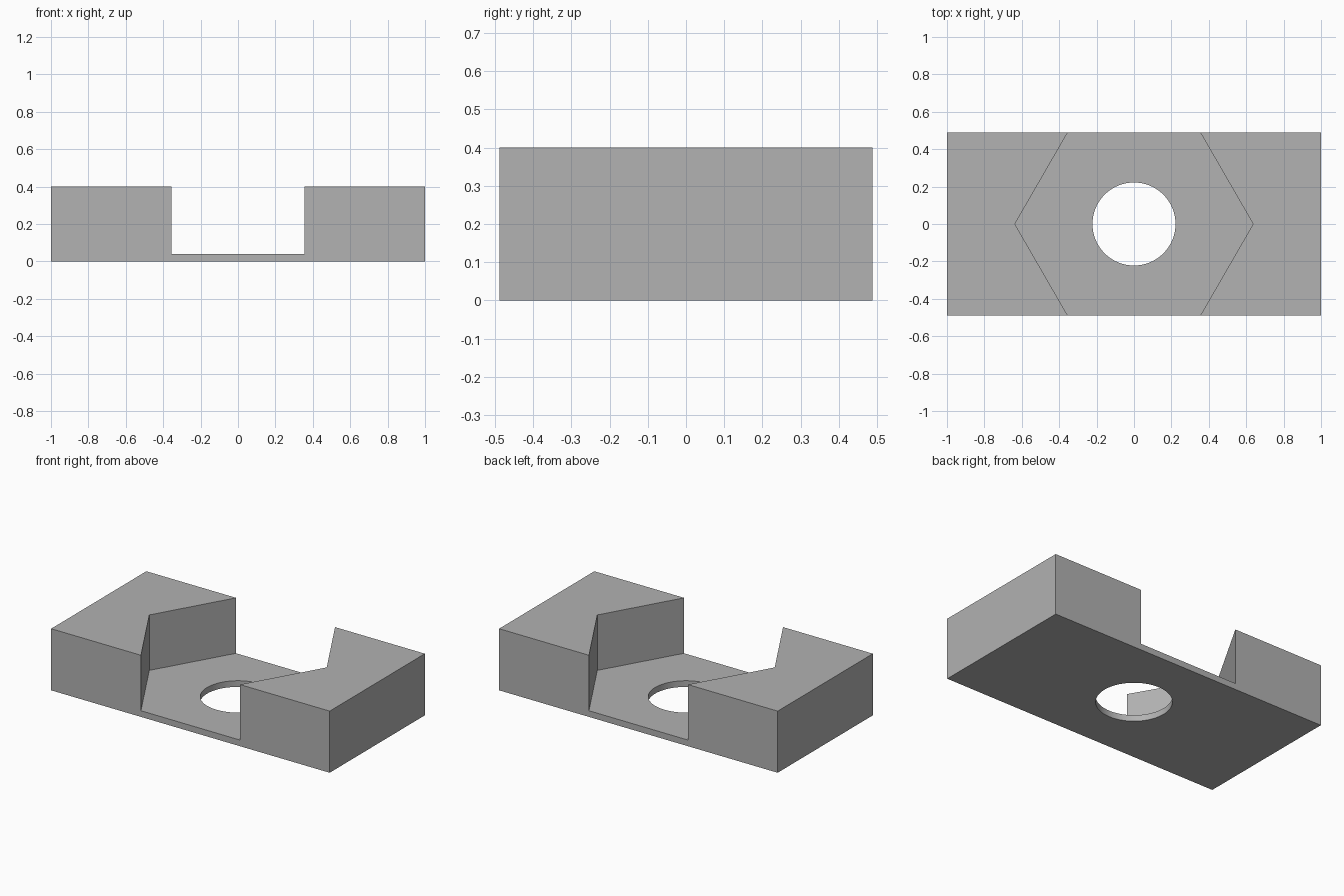
import bpy
import math

WIDTH, DEPTH, HEIGHT = 2.0, 0.976, 0.4
FLOOR = 0.04
HEX_RADIUS = 0.637
HOLE_RADIUS = 0.222

default_cube = bpy.data.objects.get("Cube")
if default_cube:
    bpy.data.objects.remove(default_cube, do_unlink=True)

# Single grey material
grey = bpy.data.materials.new("plain_grey")
grey.use_nodes = True
color = (0.445, 0.445, 0.445, 1)
grey.diffuse_color = color
grey.node_tree.nodes["Principled BSDF"].inputs["Base Color"].default_value = color


def prism(name, sides, radius, z_low, z_high):
    """Upright prism with a corner on the x axis."""
    bpy.ops.mesh.primitive_cylinder_add(
        vertices=sides, radius=radius, depth=z_high - z_low,
        location=(0, 0, (z_low + z_high) / 2), rotation=(0, 0, math.pi / 2))
    obj = bpy.context.object
    obj.name = name
    obj.hide_render = True
    return obj


def cut(target, cutter):
    """Subtract the cutter from the target and discard it."""
    mod = target.modifiers.new(cutter.name, "BOOLEAN")
    mod.operation = "DIFFERENCE"
    mod.solver = "EXACT"
    mod.object = cutter
    bpy.ops.object.select_all(action="DESELECT")
    target.select_set(True)
    bpy.context.view_layer.objects.active = target
    bpy.ops.object.modifier_apply(modifier=mod.name)
    bpy.data.objects.remove(cutter, do_unlink=True)


# Solid block
bpy.ops.mesh.primitive_cube_add(size=1, location=(0, 0, HEIGHT / 2))
block = bpy.context.object
block.name = "nut_holder_block"
block.scale = (WIDTH, DEPTH, HEIGHT)
bpy.ops.object.transform_apply(location=True, rotation=True, scale=True)
block.data.materials.append(grey)

# Hexagonal pocket open to the front and back, then the round hole in its floor
cut(block, prism("hex_pocket", 6, HEX_RADIUS, FLOOR, HEIGHT + 0.2))
cut(block, prism("bolt_hole", 96, HOLE_RADIUS, -0.2, HEIGHT + 0.2))

bpy.ops.object.shade_smooth_by_angle(angle=math.radians(30))
